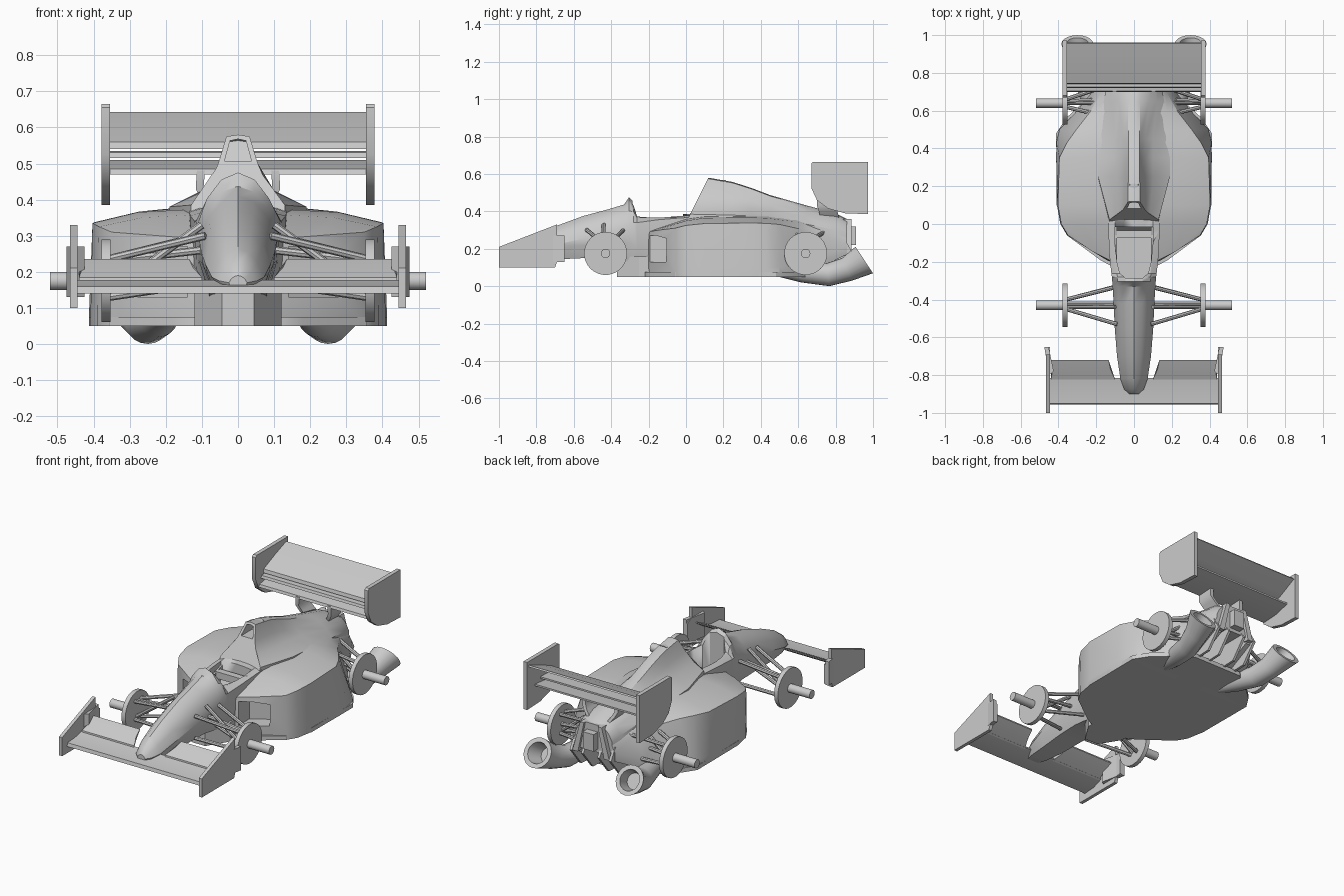
import bpy, bmesh
from math import sin, cos, pi
from mathutils import Vector


def build(name, verts, faces, mirror=False, angle=30):
    bm = bmesh.new()
    vs = [bm.verts.new(v) for v in verts]
    for f in faces:
        bm.faces.new([vs[i] for i in f])
    bmesh.ops.recalc_face_normals(bm, faces=bm.faces)
    me = bpy.data.meshes.new(name)
    bm.to_mesh(me)
    bm.free()
    ob = bpy.data.objects.new(name, me)
    bpy.context.collection.objects.link(ob)
    bpy.ops.object.select_all(action='DESELECT')
    ob.select_set(True)
    bpy.context.view_layer.objects.active = ob
    bpy.ops.object.shade_smooth_by_angle(angle=angle * pi / 180)
    if mirror:
        ob.modifiers.new("mirror", 'MIRROR')
    return ob


def loft(name, rings, mirror=False, angle=30):
    n = len(rings[0])
    verts = [p for r in rings for p in r]
    faces = [(k * n + i, k * n + (i + 1) % n, (k + 1) * n + (i + 1) % n, (k + 1) * n + i)
             for k in range(len(rings) - 1) for i in range(n)]
    faces += [tuple(range(n)), tuple(range(len(verts) - n, len(verts)))]
    return build(name, verts, faces, mirror, angle)


def prism(name, pts, axis, a, b, mirror=False):
    def put(p, t):
        return {'x': (t, p[0], p[1]), 'y': (p[0], t, p[1]), 'z': (p[0], p[1], t)}[axis]
    return loft(name, [[put(p, a) for p in pts], [put(p, b) for p in pts]], mirror)


def rod(name, a, b, r, n=8, mirror=True):
    a, b = Vector(a), Vector(b)
    d = (b - a).normalized()
    u = d.orthogonal().normalized()
    v = d.cross(u)
    ring = [r * (cos(2 * pi * i / n) * u + sin(2 * pi * i / n) * v) for i in range(n)]
    return loft(name, [[a + o for o in ring], [b + o for o in ring]], mirror)


def box(name, x0, x1, y0, y1, z0, z1, mirror=False):
    return prism(name, [(x0, y0), (x1, y0), (x1, y1), (x0, y1)], 'z', z0, z1, mirror)


def full(half):
    # half section from top centre to bottom centre, reflected across x = 0
    return half + [(-x, y, z) for x, y, z in reversed(half[1:-1])]


# Nose and cockpit tub
rings = []
for y, w, zb, zt, d in [(-.90, .025, .155, .19, .02), (-.875, .052, .148, .225, .05),
                        (-.82, .072, .145, .265, .08), (-.70, .09, .143, .32, .10),
                        (-.55, .102, .15, .375, .12), (-.42, .108, .15, .41, .12),
                        (-.33, .113, .138, .437, .12), (-.305, .115, .13, .475, .15),
                        (-.28, .117, .12, .45, .11), (-.262, .12, .11, .39, .05),
                        (-.15, .132, .07, .375, .02), (-.03, .135, .06, .385, .02),
                        (.08, .135, .06, .39, .02)]:
    h = zt - zb
    rings.append(full([(0, y, zt), (.4 * w, y, zt - .13 * d), (.75 * w, y, zt - .48 * d),
                       (w, y, zt - d), (.95 * w, y, zb + .3 * h), (.7 * w, y, zb), (0, y, zb)]))
tub = loft("nose_and_tub", rings)
half = [(.045, -.287), (.075, -.26), (.09, -.2), (.1, -.1), (.1, -.015)]
cut = prism("cockpit_cutter", half + [(-x, y) for x, y in reversed(half)], 'z', .2, .7)
cut.hide_render = True
cut.hide_viewport = True
m = tub.modifiers.new("cockpit", 'BOOLEAN')
m.object, m.operation, m.solver = cut, 'DIFFERENCE', 'EXACT'
box("headrest_bar", -.1, .1, -.075, -.035, .30, .34)

# Engine cover with recessed air intake
def slant(pts, dy=0):
    return full([(x, .02 + (z - .38) * .5 + dy, z) for x, z in pts])


hole = [(0, .568), (.022, .563), (.027, .545), (.031, .53), (.036, .512), (.036, .505), (0, .505)]
rings = [slant(hole, .1), slant(hole),
         slant([(0, .58), (.032, .575), (.055, .5), (.085, .43), (.13, .385), (.13, .2), (0, .2)])]
for y, zt, x1, x2, z2, x3, z3, x4, z4 in [(.25, .557, .03, .055, .485, .1, .425, .19, .38),
                                          (.35, .525, .03, .057, .46, .1, .415, .19, .375),
                                          (.45, .487, .03, .06, .437, .1, .405, .18, .365),
                                          (.65, .43, .032, .08, .4, .12, .37, .16, .33),
                                          (.80, .39, .04, .08, .375, .11, .345, .135, .3),
                                          (.86, .36, .04, .075, .345, .1, .32, .12, .28)]:
    rings.append(full([(0, y, zt), (x1, y, zt - .005), (x2, y, z2), (x3, y, z3),
                       (x4, y, z4), (x4, y, .2), (0, y, .2)]))
loft("engine_cover", rings)

# Sidepods, with intake pocket at the front
hole = [(.14, .27), (.2, .27), (.285, .255), (.285, .2), (.28, .13), (.14, .13)]
rings = [[(x, -.2 + .62 * (x - .13) + dy, z) for x, z in hole] for dy in (.1, 0)]
rings.append([(.09, -.21, .29), (.22, -.145, .30), (.35, -.06, .31),
              (.355, -.058, .1), (.355, -.058, .05), (.09, -.21, .05)])
for y, zi, zm, wt, zs, wb, zb in [(0, .36, .35, .385, .325, .39, .05),
                                  (.1, .375, .365, .403, .335, .408, .05),
                                  (.35, .385, .367, .395, .338, .412, .05),
                                  (.43, .383, .364, .355, .336, .411, .05),
                                  (.50, .375, .355, .305, .33, .395, .05),
                                  (.59, .365, .345, .235, .31, .31, .055),
                                  (.7, .35, .32, .17, .29, .22, .09),
                                  (.86, .33, .30, .12, .26, .14, .17)]:
    rings.append([(.09, y, zi), (.09 + .6 * (wt - .09), y, zm), (wt, y, zs),
                  (wb, y, zb + .05), (wb, y, zb), (.09, y, zb)])
loft("sidepods", rings, mirror=True)

# Floor and front keel
half = [(.125, -.22), (.18, -.19), (.355, -.06), (.41, .1), (.412, .48), (.36, .56),
        (.25, .66), (.16, .72)]
prism("floor", half + [(-x, y) for x, y in reversed(half)], 'z', .05, .075)
prism("keel", [(.045, -.37), (.12, -.25), (.12, -.1), (-.12, -.1), (-.12, -.25), (-.045, -.37)],
      'z', .05, .16)

# Flared tail pipes
rings = []
for x, y, z, r, t in [(.19, .48, .09, .035, -.1), (.22, .62, .075, .055, -.05),
                      (.25, .76, .062, .062, .1), (.275, .86, .09, .066, .4),
                      (.30, .953, .14, .085, .58), (.30, .953, .14, .06, .58),
                      (.28, .88, .1, .045, .5)]:
    rings.append([(x + r * cos(a), y - r * sin(a) * sin(t), z + r * sin(a) * cos(t))
                  for a in [2 * pi * i / 20 for i in range(20)]])
loft("tail_pipe", rings, mirror=True)

# Diffuser strakes and rear bodywork
for x in (.045, .12):
    prism("diffuser_strake", [(.52, .06), (.8, .07), (.89, .18), (.85, .25), (.6, .2)],
          'x', x, x + .015, True)
prism("gearbox", [(-.09, .2), (-.06, .34), (.06, .34), (.09, .2)], 'y', .6, .87)
prism("rear_frame_side", [(.12, .18), (.07, .36), (.045, .36), (.085, .18)], 'y', .85, .885, True)
box("rear_frame_top", -.07, .07, .84, .87, .335, .36)
box("rear_lamp", -.035, .035, .87, .91, .22, .32)

# Front wing
prism("front_wing_main", [(-.955, .14), (-.95, .16), (-.88, .165), (-.815, .178),
                          (-.815, .17), (-.88, .145)], 'x', -.45, .45)
rings = [[(x0, -.825, .165), (x0, -.822, .185), (x1, -.77, .212), (x1 + .01, -.72, .235),
          (x1 + .01, -.72, .228), (x1, -.77, .195)] for x0, x1 in [(.1, .125), (.44, .43)]]
loft("front_wing_flap", rings, mirror=True)
prism("front_endplate", [(-1, .10), (-1, .21), (-.69, .33), (-.69, .27), (-.65, .25),
                         (-.65, .135), (-.69, .13), (-.7, .10)], 'x', .445, .465, True)
prism("front_endplate_fin", [(.425, -.78), (.45, -.8), (.475, -.65), (.452, -.65)],
      'z', .13, .27, True)

# Rear wing
prism("rear_wing_flap", [(.74, .54), (.745, .56), (.85, .605), (.955, .643), (.96, .635),
                         (.86, .585), (.78, .548)], 'x', -.36, .36)
prism("rear_wing_middle", [(.72, .515), (.725, .53), (.85, .535), (.85, .525)], 'x', -.36, .36)
prism("rear_wing_lower", [(.70, .47), (.705, .485), (.8, .50), (.9, .51), (.9, .50),
                          (.8, .475)], 'x', -.36, .36)
prism("rear_endplate", [(.67, .655), (.67, .525), (.70, .46), (.76, .415), (.85, .39),
                        (.972, .385), (.972, .665), (.68, .665)], 'x', .354, .378, True)
loft("rear_wing_strut", [[(x, y - .05, z), (x + .022, y - .05, z), (x + .022, y + .05, z),
                          (x, y + .05, z)] for x, y, z in
                         [(.05, .77, .36), (.08, .76, .40), (.095, .75, .43), (.092, .75, .48)]],
     mirror=True)

# Hubs, axle stubs and suspension arms
arms = {
    -.43: [((.36, -.40, .235), (.1, -.335, .30)), ((.36, -.45, .235), (.09, -.53, .30)),
           ((.36, -.40, .13), (.09, -.33, .17)), ((.36, -.45, .13), (.09, -.53, .17)),
           ((.36, -.42, .23), (.1, -.42, .26)), ((.36, -.44, .14), (.1, -.44, .33))],
    .64: [((.36, .62, .24), (.15, .57, .30)), ((.36, .66, .24), (.12, .74, .29)),
          ((.36, .62, .13), (.15, .57, .15)), ((.36, .66, .13), (.12, .74, .16)),
          ((.36, .65, .18), (.1, .66, .21)), ((.36, .64, .14), (.13, .64, .32))]}
for y, rods in arms.items():
    rod("hub_disc", (.353, y, .175), (.378, y, .175), .115, 28)
    rod("axle_stub", (.37, y, .175), (.52, y, .175), .025, 16)
    for a, b in rods:
        rod("suspension_arm", a, b, .011)
